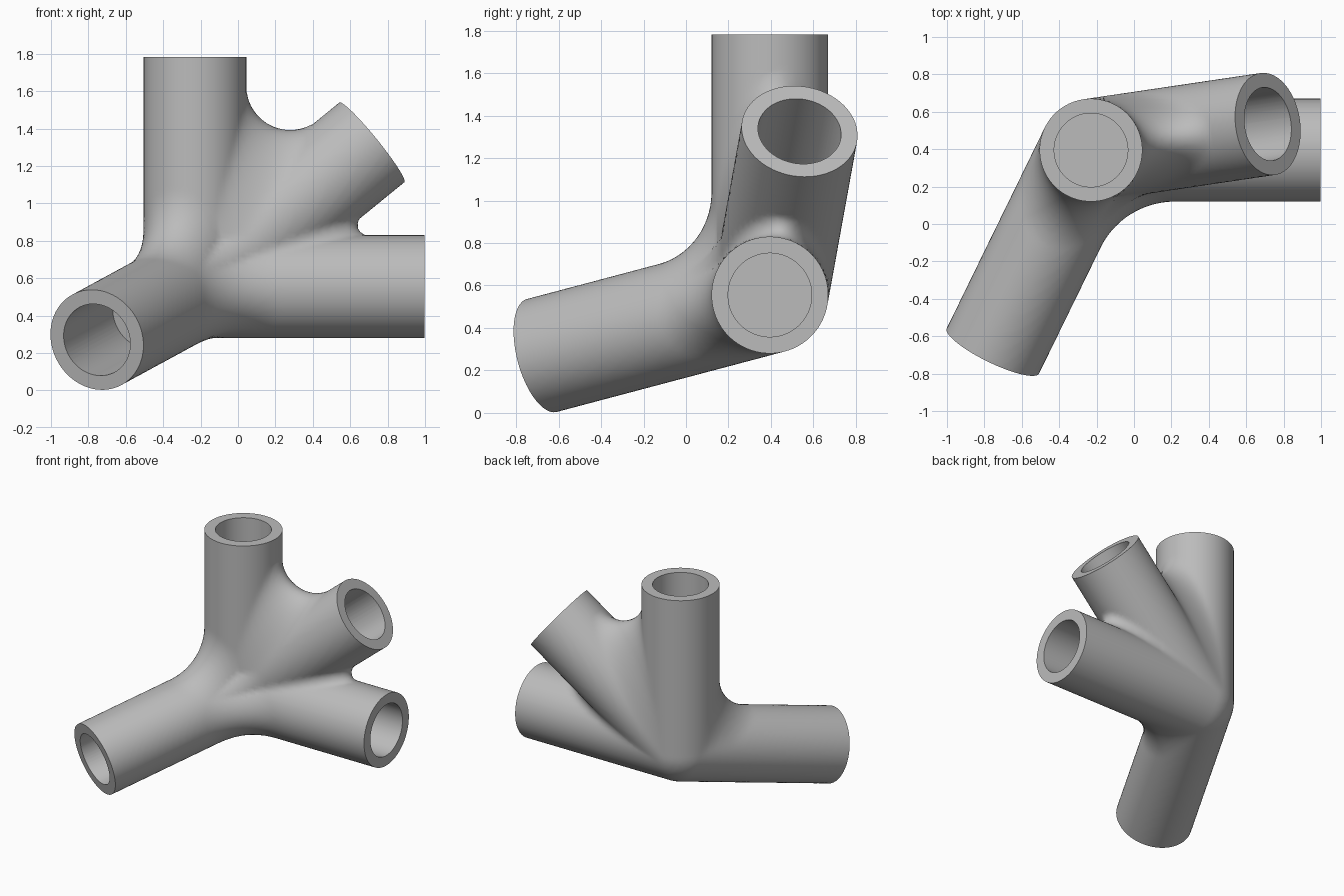
import bpy, bmesh, math
from itertools import combinations, product
from mathutils import Vector

cube = bpy.data.objects.get("Cube")
if cube:
    bpy.data.objects.remove(cube, do_unlink=True)

# Joint layout: four sockets leaving one hub
HUB = Vector((-0.23, 0.395, 0.555))
RADIUS, BORE, LENGTH, DEPTH = 0.275, 0.197, 1.228, 0.615
CELL = 0.025
ARMS = [Vector(a).normalized() for a in (
    (0, 0, 1),                      # upright
    (1, 0, 0),                      # side
    (0.947, 0.14, 0.772),           # diagonal
    (-0.525, -1.075, -0.285))]      # forward
# Fillet radius for each pair of sockets
FILLETS = dict(zip(combinations(range(4), 2), (0.3, 0.24, 0.38, 0.06, 0.45, 0.45)))


def arm_distance(p, axis):
    """Distance and normal to a round-ended rod starting at the hub."""
    w = p - axis * max(p.dot(axis), 0)
    size = max(w.length, 1e-6)
    return size - RADIUS, w / size


def body(p):
    """Signed distance to the rods joined by rolling-ball fillets."""
    fields = [arm_distance(p, a) for a in ARMS]
    best = min(d for d, n in fields)
    for (i, j), ball in FILLETS.items():
        (d1, n1), (d2, n2) = fields[i], fields[j]
        if max(d1, d2) > 1.5 * ball:
            continue
        c = n1.dot(n2)
        if abs(c) > 0.9999:
            continue
        r = min(ball, RADIUS / max(c, 0.01))
        u, v = r - d1, r - d2
        if u > v * c and v > u * c:
            best = min(best, r - math.sqrt((u * u + v * v - 2 * u * v * c) / (1 - c * c)))
    return best


samples = {}


def sample(g):
    if g not in samples:
        samples[g] = body(Vector(g) * CELL)
    return samples[g]


def shift(g, o):
    return (g[0] + o[0], g[1] + o[1], g[2] + o[2])


CORNERS = list(product((0, 1), repeat=3))
STEPS = [(1, 0, 0), (0, 1, 0), (0, 0, 1)]
EDGES = [(a, b) for a, b in combinations(CORNERS, 2)
         if sum(x != y for x, y in zip(a, b)) == 1]


def cell_point(g):
    """Mean crossing point of the surface through a cell, or None."""
    hits = []
    for a, b in EDGES:
        va, vb = sample(shift(g, a)), sample(shift(g, b))
        if (va < 0) != (vb < 0):
            t = va / (va - vb)
            hits.append(Vector(a).lerp(Vector(b), t))
    if hits:
        return (Vector(g) + sum(hits, Vector()) / len(hits)) * CELL
    return None


def settle(p):
    """Pull a point onto the surface."""
    e = 0.002
    for _ in range(2):
        f = body(p)
        grad = Vector([(body(p + Vector(s) * e) - f) / e for s in STEPS])
        move = grad * (-f / max(grad.length_squared, 0.2))
        if move.length > CELL:
            move.length = CELL
        p = p + move
    return p


# Skin: follow the surface from cell to cell, starting behind the hub
bm = bmesh.new()
start = (0, 0, 0)
while cell_point(start) is None:
    start = shift(start, (0, 1, 0))
verts, queue = {}, [start]
visited = {start}
while queue:
    g = queue.pop()
    p = cell_point(g)
    if p is None or max(p.dot(a) for a in ARMS) > LENGTH + 3 * CELL:
        continue
    verts[g] = bm.verts.new(settle(p))
    for s in STEPS:
        for n in (shift(g, s), shift(g, [-x for x in s])):
            if n not in visited:
                visited.add(n)
                queue.append(n)

for g in list(verts):
    for k in range(3):
        va, vb = sample(g), sample(shift(g, STEPS[k]))
        if (va < 0) == (vb < 0):
            continue
        s, t = [[-x for x in STEPS[(k + n) % 3]] for n in (1, 2)]
        ring = [g, shift(g, s), shift(shift(g, s), t), shift(g, t)]
        if all(c in verts for c in ring):
            loop = [verts[c] for c in ring]
            bm.faces.new(loop if va < 0 else loop[::-1])

# Socket ends: trim square, then add the rim, the bore and its floor
for axis in ARMS:
    end = axis * LENGTH
    bmesh.ops.bisect_plane(bm, geom=bm.verts[:] + bm.edges[:] + bm.faces[:], dist=1e-5,
                           plane_co=end, plane_no=axis, clear_outer=True)
    edge_loop = [e for e in bm.edges if e.is_boundary
                 and all(abs(v.co.dot(axis) - LENGTH) < 1e-3 for v in e.verts)]
    for v in {v for e in edge_loop for v in e.verts}:
        v.co = end + (v.co - end).normalized() * RADIUS
    for depth in (0, DEPTH):
        out = bmesh.ops.extrude_edge_only(bm, edges=edge_loop)["geom"]
        edge_loop = [e for e in out if isinstance(e, bmesh.types.BMEdge) and e.is_boundary]
        for v in [v for v in out if isinstance(v, bmesh.types.BMVert)]:
            radial = v.co - axis * v.co.dot(axis)
            v.co = end - axis * depth + radial.normalized() * BORE
    bmesh.ops.edgeloop_fill(bm, edges=edge_loop)

bmesh.ops.recalc_face_normals(bm, faces=bm.faces[:])
bmesh.ops.translate(bm, verts=bm.verts[:], vec=HUB)
mesh = bpy.data.meshes.new("pipe_joint")
bm.to_mesh(mesh)
bm.free()

# Plain grey finish
grey = bpy.data.materials.new("plain_grey")
grey.use_nodes = True
colour = (0.5, 0.5, 0.5, 1)
grey.diffuse_color = colour
grey.node_tree.nodes["Principled BSDF"].inputs["Base Color"].default_value = colour
mesh.materials.append(grey)

joint = bpy.data.objects.new("pipe_joint", mesh)
bpy.context.collection.objects.link(joint)
bpy.context.view_layer.objects.active = joint
joint.select_set(True)
bpy.ops.object.shade_smooth_by_angle(angle=math.radians(35))
